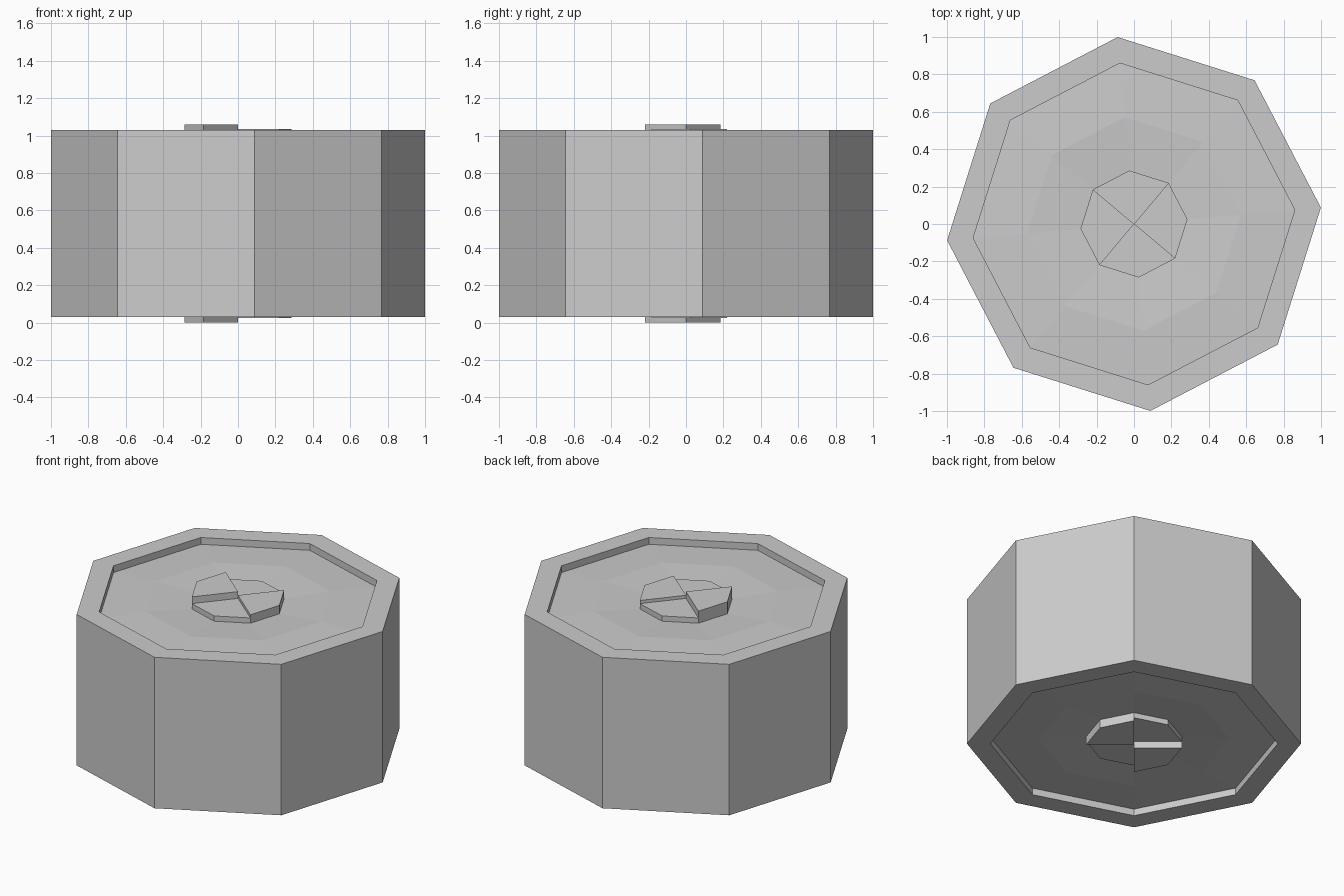
import bpy, math
from mathutils import Matrix

if "Cube" in bpy.data.objects:
    bpy.data.objects.remove(bpy.data.objects["Cube"])

START = math.radians(5)   # all octagons share this turn
MID = 0.53                # mirror height


def ring(radius, z):
    return [(radius * math.cos(START + i * math.pi / 4),
             radius * math.sin(START + i * math.pi / 4), z) for i in range(8)]


def make(name, verts, faces):
    me = bpy.data.meshes.new(name)
    me.from_pydata(verts, [], faces)
    me.update()
    ob = bpy.data.objects.new(name, me)
    bpy.context.collection.objects.link(ob)
    return ob


# Drum: outer wall, rims, recessed ends with a faint crest in the floor
half = [(1.003, 1.03), (0.863, 1.03), (0.863, 0.985), (0.573, 0.995), (0.287, 0.98)]
profile = [(r, 2 * MID - z) for r, z in reversed(half)] + half
verts = [p for r, z in profile for p in ring(r, z)]
faces = []
for k in range(len(profile) - 1):
    for i in range(8):
        j = (i + 1) % 8
        faces.append((k * 8 + i, k * 8 + j, k * 8 + 8 + j, k * 8 + 8 + i))
last = len(verts) - 8
faces += [tuple(range(7, -1, -1)), tuple(range(last, last + 8))]
make("drum", verts, faces)


# Hub quarters: pie wedges of different heights, repeated on the underside
def quarter(name, first, top):
    for side, flip in (("top", False), ("bottom", True)):
        idx = [(first + n) % 8 for n in range(3)]
        pts = [[(0, 0, z)] + [ring(0.287, z)[i] for i in idx] for z in (0.98, top)]
        v = pts[0] + pts[1]
        f = [(3, 2, 1, 0), (4, 5, 6, 7)] + [(i, (i + 1) % 4, (i + 1) % 4 + 4, i + 4) for i in range(4)]
        if flip:
            v = [(x, y, 2 * MID - z) for x, y, z in v]
            f = [tuple(reversed(q)) for q in f]
        make(f"hub_{name}_{side}", v, f)


quarter("left", 3, 1.06)
quarter("right", 7, 1.036)
quarter("back", 1, 1.015)
quarter("front", 5, 1.015)
